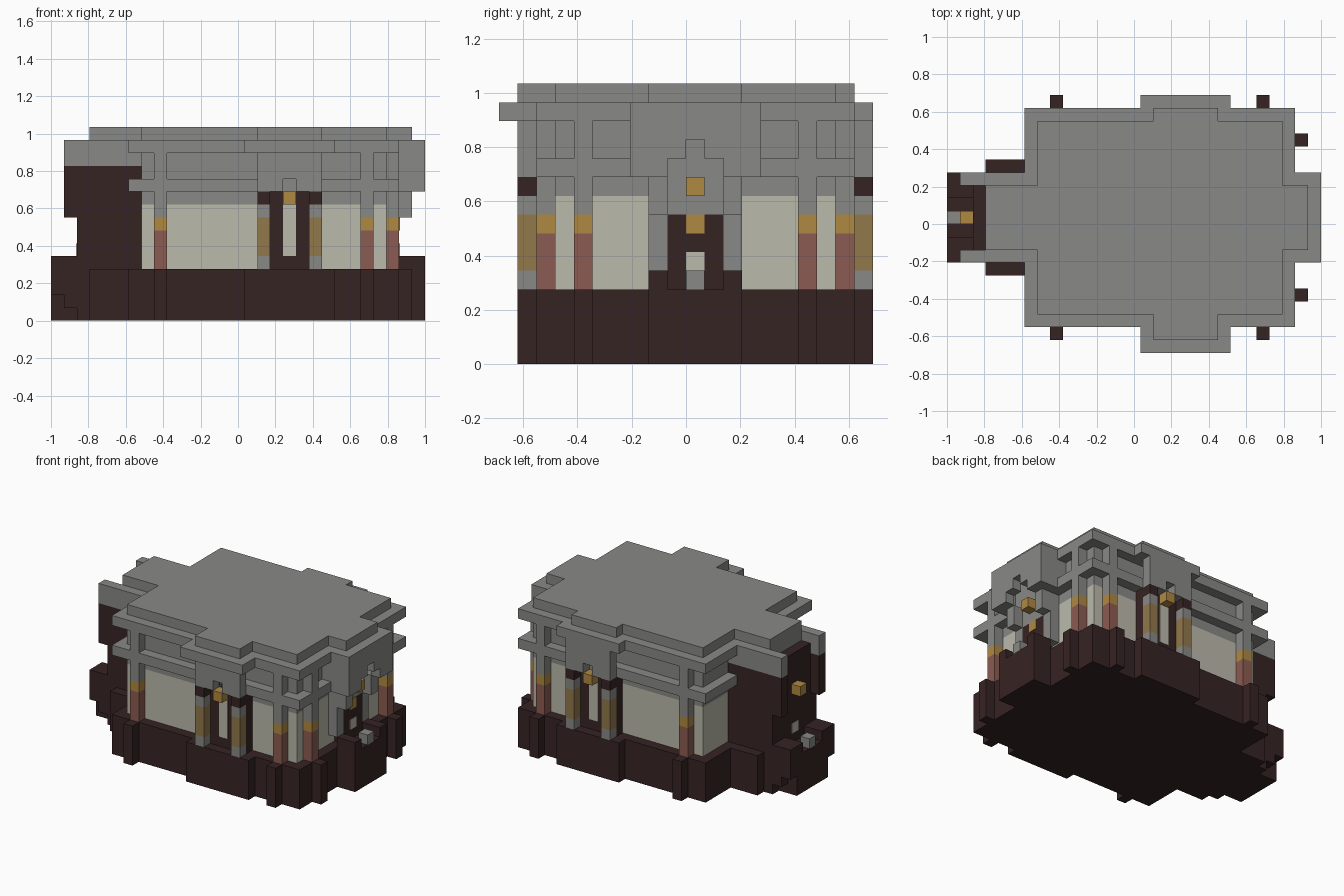
import bpy
import bmesh
from mathutils import Vector

old_cube = bpy.data.objects.get("Cube")
if old_cube:
    bpy.data.objects.remove(old_cube, do_unlink=True)

# Everything sits on a regular grid of cubic blocks
UNIT = 2 / 29
ORIGIN = Vector((14.5, 10, 0))
MIRROR_SPAN = 21


def make_material(name, red, green, blue):
    material = bpy.data.materials.new(name)
    material.use_nodes = True
    color = (red, green, blue, 1)
    material.diffuse_color = color
    shader = next(n for n in material.node_tree.nodes if n.type == 'BSDF_PRINCIPLED')
    shader.inputs["Base Color"].default_value = color
    return material


stone = make_material("grey stone", .25, .25, .24)
dark_wood = make_material("dark brown wood", .037, .017, .017)
cream = make_material("cream panel", .5, .49, .41)
red_clay = make_material("red clay", .26, .107, .085)
gold = make_material("gold", .43, .25, .055)
ochre = make_material("ochre", .29, .19, .072)


def add_block(mesh, x, y, z):
    """Add one cuboid spanning the given (low, high) block ranges."""
    verts = bmesh.ops.create_cube(mesh, size=1)["verts"]
    low, high = (Vector(corner) for corner in zip(x, y, z))
    size, middle = high - low, (low + high) / 2
    for vert in verts:
        scaled = Vector(a * b for a, b in zip(vert.co, size))
        vert.co = (scaled + middle - ORIGIN) * UNIT


def build(name, material, *blocks, mirror=False):
    """Make one part from blocks, optionally mirrored front to back."""
    mesh = bmesh.new()
    for x, y, z in blocks:
        add_block(mesh, x, y, z)
        if mirror:
            add_block(mesh, x, (MIRROR_SPAN - y[1], MIRROR_SPAN - y[0]), z)
    data = bpy.data.meshes.new(name)
    mesh.to_mesh(data)
    mesh.free()
    data.materials.append(material)
    part = bpy.data.objects.new(name, data)
    bpy.context.collection.objects.link(part)
    return part


def cell(start):
    return (start, start + 1)


BASE = (0, 4)
CENTER = cell(10)

# Base with its wings and porch platforms
build("base_platform", dark_wood,
      ((6, 27), (2, 19), BASE),
      ((15, 22), (1, 20), BASE),
      ((3, 6), (6, 15), BASE),
      ((2, 3), (7, 14), BASE),
      ((0, 2), (8, 13), BASE),
      ((27, 29), (8, 13), BASE))
build("end_step_blocks", dark_wood,
      (cell(0), (7, 8), (2, 5)),
      (cell(1), (7, 8), (1, 5)),
      ((0, 2), (8, 9), (4, 5)),
      ((27, 29), (8, 9), (4, 5)), mirror=True)

# Main hall
build("hall_panels", cream, ((7, 26), (3, 18), (4, 9)))
build("hall_upper_wall", stone, ((7, 26), (3, 18), (9, 13)))
build("hall_beam_ring", stone, ((6, 27), (2, 19), (10, 11)))

# Outer columns with projecting feet
for label, x, y, foot_x, foot_y in (
        ("west", 8, 2, 8, 1), ("east", 24, 2, 24, 1), ("side", 26, 4, 27, 4)):
    build(label + "_column_feet", dark_wood,
          (cell(foot_x), cell(foot_y), BASE), mirror=True)
    build(label + "_column_shafts", red_clay, (cell(x), cell(y), (4, 7)), mirror=True)
    build(label + "_column_capitals", gold, (cell(x), cell(y), (7, 8)), mirror=True)
    build(label + "_column_posts", stone, (cell(x), cell(y), (8, 13)), mirror=True)

# Front and back porches
build("porch_door_walls", dark_wood,
      ((16, 21), (2, 3), (4, 10)),
      ((18, 19), (2, 3), (10, 11)), mirror=True)
build("porch_door_panels", cream, ((18, 19), (1.93, 2), (5, 9)), mirror=True)
build("porch_lanterns", gold, ((18, 19), (1, 2), (9, 10)), mirror=True)
for label, x in (("west", 16), ("east", 20)):
    build(label + "_porch_column_ends", stone,
          (cell(x), (1, 2), (4, 5)), (cell(x), (1, 2), (8, 9)), mirror=True)
    build(label + "_porch_column_shafts", ochre, (cell(x), (1, 2), (5, 8)), mirror=True)
    build(label + "_porch_column_caps", dark_wood, (cell(x), (1, 2), (9, 10)), mirror=True)
build("porch_arches", stone,
      ((16, 18), (1, 2), (10, 11)),
      ((19, 21), (1, 2), (10, 11)),
      ((16, 21), (1, 2), (11, 13)), mirror=True)

# Stone entrance on the left end
build("left_entrance_door", dark_wood, ((26, 27), (9, 12), (4, 8)))
build("left_entrance_jambs", stone,
      ((26, 27), (8, 9), (5, 8)),
      ((27, 28), (8, 9), (8, 10)),
      ((28, 29), (7, 9), (10, 11)),
      ((28, 29), (7, 10), (11, 12)),
      ((26, 28), (7, 8), (10, 13)), mirror=True)
build("left_entrance_lintel", stone,
      ((26, 27), (8, 13), (8, 13)),
      ((28, 29), (7, 14), (12, 13)))
build("left_door_panel", cream, ((27, 27.07), CENTER, (5, 6)))
build("left_door_plaque", gold, ((27, 27.07), CENTER, (7, 8)))

# Timber wing on the right end
build("right_wing_walls", dark_wood,
      ((2, 7), (7, 8), (4, 8)),
      ((1, 7), (7, 8), (8, 12)), mirror=True)
build("right_wing_end_wall", dark_wood, ((2, 3), (8, 13), (4, 13)))
build("right_wing_eaves", stone, ((1, 7), (7, 8), (12, 14)), mirror=True)
build("right_door_panel", cream, ((1.93, 2), CENTER, (5, 6)))

# Lanterns and stone posts at both ends
for label, lantern_x, post_x in (("left", 27, 28), ("right", 1, 0)):
    build(label + "_end_lantern", gold, (cell(lantern_x), CENTER, (9, 10)))
    build(label + "_end_post", stone, (cell(post_x), CENTER, (4, 5)))

# Two stepped roof slabs
LOWER, UPPER = (13, 14), (14, 15)
build("lower_roof", stone,
      ((6, 27), (2, 19), LOWER),
      ((15, 22), (0, 20), LOWER),
      ((3, 29), (7, 14), LOWER))
build("upper_roof", stone,
      ((7, 26), (3, 18), UPPER),
      ((16, 21), (1, 19), UPPER),
      ((3, 28), (8, 13), UPPER))
